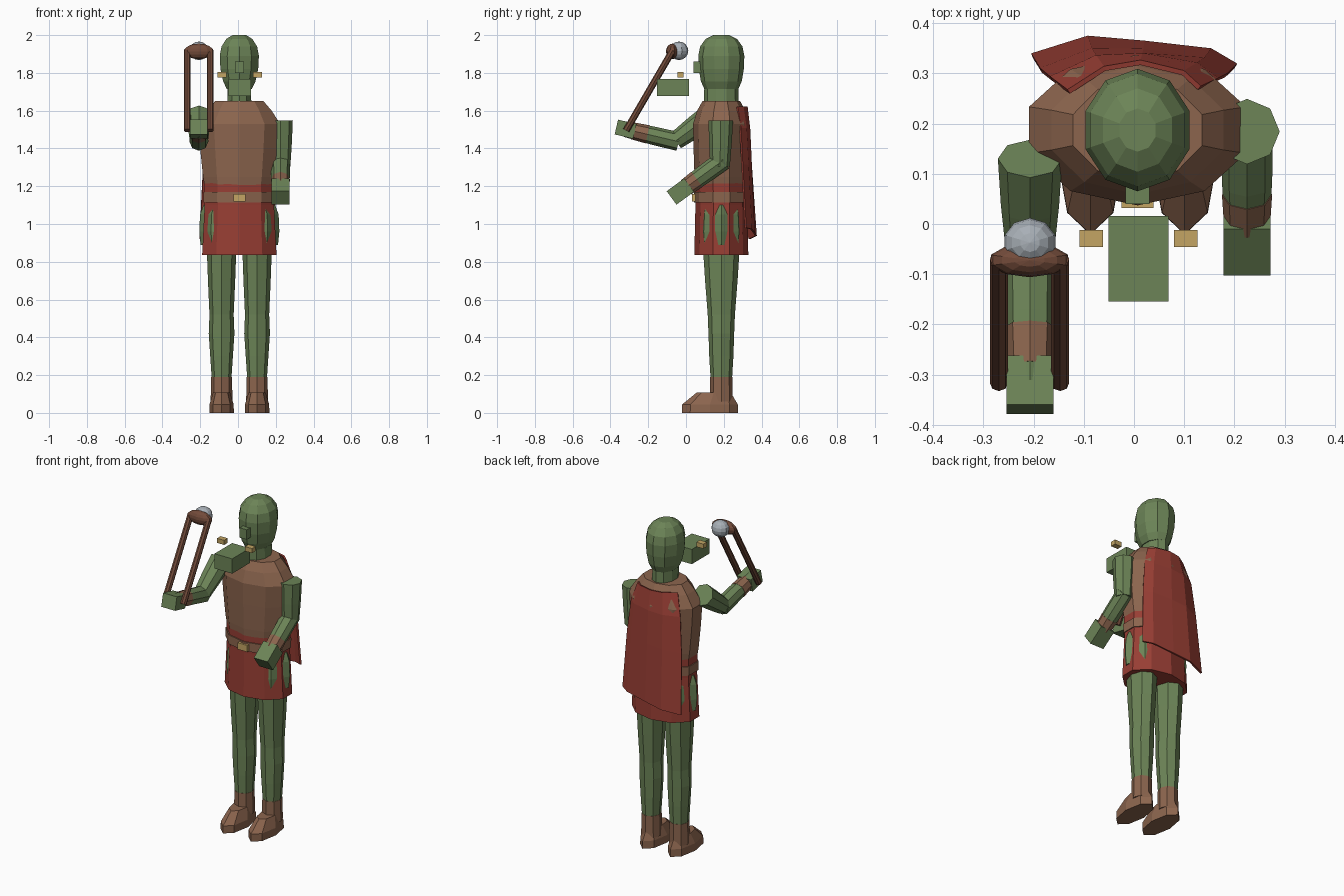
import bpy, bmesh, math
from mathutils import Vector, Matrix

if "Cube" in bpy.data.objects:
    bpy.data.objects.remove(bpy.data.objects["Cube"], do_unlink=True)

CX, CY = 0.007, 0.187  # body axis


def material(name, rgb):
    m = bpy.data.materials.new(name)
    m.use_nodes = True
    color = (*rgb, 1)
    m.diffuse_color = color
    m.node_tree.nodes["Principled BSDF"].inputs["Base Color"].default_value = color
    return m


GREEN = material("green_skin", (0.15, 0.231, 0.095))
LEATHER = material("brown_leather", (0.262, 0.13, 0.076))
WOOD = material("dark_wood", (0.17, 0.07, 0.042))
RED = material("red_cloth", (0.314, 0.048, 0.034))
GOLD = material("gold", (0.546, 0.376, 0.127))
STONE = material("grey_stone", (0.392, 0.429, 0.468))


def finish(name, bm, mat):
    bmesh.ops.recalc_face_normals(bm, faces=bm.faces)
    mesh = bpy.data.meshes.new(name)
    bm.to_mesh(mesh)
    bm.free()
    mesh.materials.append(mat)
    ob = bpy.data.objects.new(name, mesh)
    bpy.context.collection.objects.link(ob)
    return ob


def loft(name, rings, sides, mat, x=CX, y=CY, matrix=None):
    """Closed tube through rings of (z, radius_x, radius_y, y offset)."""
    bm = bmesh.new()
    loops = []
    for z, rx, ry, *off in rings:
        dy = off[0] if off else 0
        loop = []
        for i in range(sides):
            a = math.pi / 2 + math.tau * i / sides
            loop.append(bm.verts.new((x + rx * math.cos(a), y + dy + ry * math.sin(a), z)))
        loops.append(loop)
    for lo, hi in zip(loops, loops[1:]):
        for i in range(sides):
            j = (i + 1) % sides
            bm.faces.new((lo[i], lo[j], hi[j], hi[i]))
    bm.faces.new(loops[0])
    bm.faces.new(loops[-1])
    if matrix:
        bm.transform(matrix)
    return finish(name, bm, mat)


def limb(name, start, end, radii, mat, sides=8):
    """Tapered tube from start to end, radii spread evenly along it."""
    a, b = Vector(start), Vector(end)
    d = b - a
    m = Matrix.Translation(a) @ d.to_track_quat('Z', 'Y').to_matrix().to_4x4()
    step = d.length / (len(radii) - 1)
    return loft(name, [(i * step, r, r) for i, r in enumerate(radii)], sides, mat, 0, 0, m)


def box(name, center, size, mat, tilt=0):
    bm = bmesh.new()
    m = Matrix.Translation(center) @ Matrix.Rotation(tilt, 4, 'X') @ Matrix.Diagonal((*size, 1))
    bmesh.ops.create_cube(bm, size=1, matrix=m)
    return finish(name, bm, mat)


def ball(name, center, radii, mat, u=10, v=8):
    bm = bmesh.new()
    m = Matrix.Translation(center) @ Matrix.Diagonal((*radii, 1))
    bmesh.ops.create_uvsphere(bm, u_segments=u, v_segments=v, radius=1, matrix=m)
    return finish(name, bm, mat)


# Head and face
loft("head", [(1.715, 0.07, 0.09), (1.755, 0.09, 0.108), (1.82, 0.105, 0.119),
              (1.89, 0.109, 0.122), (1.94, 0.099, 0.112), (1.98, 0.072, 0.083),
              (2.0, 0.038, 0.043)], 10, GREEN)
loft("neck", [(1.6, 0.068, 0.092), (1.74, 0.064, 0.09)], 10, GREEN)
box("nose", (CX, 0.065, 1.83), (0.047, 0.05, 0.06), GREEN)
box("jaw", (0.009, -0.069, 1.722), (0.119, 0.17, 0.09), GREEN)
for side, label in ((-1, "right"), (1, "left")):
    box(label + "_earring", (0.009 + side * 0.094, -0.029, 1.79), (0.047, 0.034, 0.028), GOLD)

# Torso and clothing
loft("torso", [(1.17, 0.188, 0.136), (1.25, 0.202, 0.142), (1.4, 0.218, 0.147),
               (1.53, 0.227, 0.15), (1.6, 0.18, 0.128), (1.65, 0.135, 0.1)], 10, LEATHER)
loft("tunic_skirt", [(0.835, 0.207, 0.143), (1.1, 0.193, 0.137), (1.22, 0.196, 0.139)], 10, RED)
loft("belt", [(1.115, 0.199, 0.145), (1.17, 0.2, 0.145)], 10, LEATHER)
loft("hips", [(0.89, 0.205, 0.126), (0.96, 0.212, 0.132), (1.05, 0.208, 0.126),
              (1.1, 0.19, 0.12)], 8, GREEN)
box("buckle", (CX, 0.042, 1.14), (0.064, 0.02, 0.04), GOLD)

# Cape: a sheet that widens and drifts back towards its hem
cape_columns = ((-1, 0.27, 0.335), (-0.45, 0.315, 0.37), (0.1, 0.325, 0.36),
                (0.75, 0.305, 0.345), (1, 0.275, 0.315))
cape_rows = ((1.62, 0.13, -0.1), (1.5, 0.165, 0.3), (1.3, 0.185, 0.55), (0.95, 0.203, 1))
bm = bmesh.new()
grid = []
for z, half, drift in cape_rows:
    grid.append([bm.verts.new((c * half, y0 + (y1 - y0) * drift, z + 0.03 * c * max(drift, 0)))
                 for c, y0, y1 in cape_columns])
for upper, lower in zip(grid, grid[1:]):
    for i in range(len(upper) - 1):
        bm.faces.new((upper[i], upper[i + 1], lower[i + 1], lower[i]))
cape = finish("cape", bm, RED)
thick = cape.modifiers.new("thickness", 'SOLIDIFY')
thick.thickness = 0.01
thick.offset = 0

# Legs and boots
for side, label in ((-1, "right"), (1, "left")):
    x = CX + side * 0.094
    loft(label + "_leg", [(0.15, 0.05, 0.055), (0.3, 0.06, 0.064), (0.42, 0.068, 0.068),
                          (0.52, 0.064, 0.072), (0.7, 0.072, 0.086), (0.92, 0.08, 0.1)],
         8, GREEN, x)
    loft(label + "_boot_shaft", [(0.06, 0.058, 0.06), (0.19, 0.055, 0.059)], 8, LEATHER, x)
    loft(label + "_boot_foot", [(0, 0.065, 0.148, -0.06), (0.045, 0.064, 0.147, -0.06),
                                (0.108, 0.045, 0.09, -0.04)], 8, LEATHER, x)

# Raised right arm
AX = -0.207
elbow, hand = Vector((AX, -0.055, 1.44)), Vector((AX, -0.32, 1.502))
limb("right_upper_arm", (AX, 0.13, 1.575), elbow, (0.064, 0.058, 0.048), GREEN)
limb("right_forearm", elbow - (hand - elbow) * 0.06, hand, (0.05, 0.048, 0.042), GREEN)
limb("right_cuff", elbow.lerp(hand, 0.56), elbow.lerp(hand, 0.86), (0.049, 0.045), LEATHER)
box("right_hand", hand, (0.093, 0.1, 0.08), GREEN, -0.23)

# Lowered left arm
AX = 0.225
elbow, hand = Vector((AX, 0.18, 1.325)), Vector((AX, -0.03, 1.172))
limb("left_upper_arm", (AX, 0.184, 1.548), elbow - Vector((0, 0, 0.02)),
     (0.065, 0.06, 0.052), GREEN)
limb("left_forearm", elbow.lerp(hand, -0.08), hand, (0.052, 0.05, 0.042), GREEN)
limb("left_cuff", elbow.lerp(hand, 0.58), elbow.lerp(hand, 0.86), (0.05, 0.046), LEATHER)
box("left_hand", hand, (0.093, 0.115, 0.088), GREEN, 0.63)

# Sling held in the right hand
for side, label in ((-1, "right"), (1, "left")):
    x = -0.208 + side * 0.061
    limb(label + "_sling_cord", (x, -0.317, 1.495), (x, -0.07, 1.92), (0.018, 0.018), WOOD)
ball("sling_pouch", (-0.208, -0.072, 1.914), (0.081, 0.034, 0.041), WOOD)
ball("sling_stone", (-0.207, -0.037, 1.917), (0.053, 0.049, 0.049), STONE)
